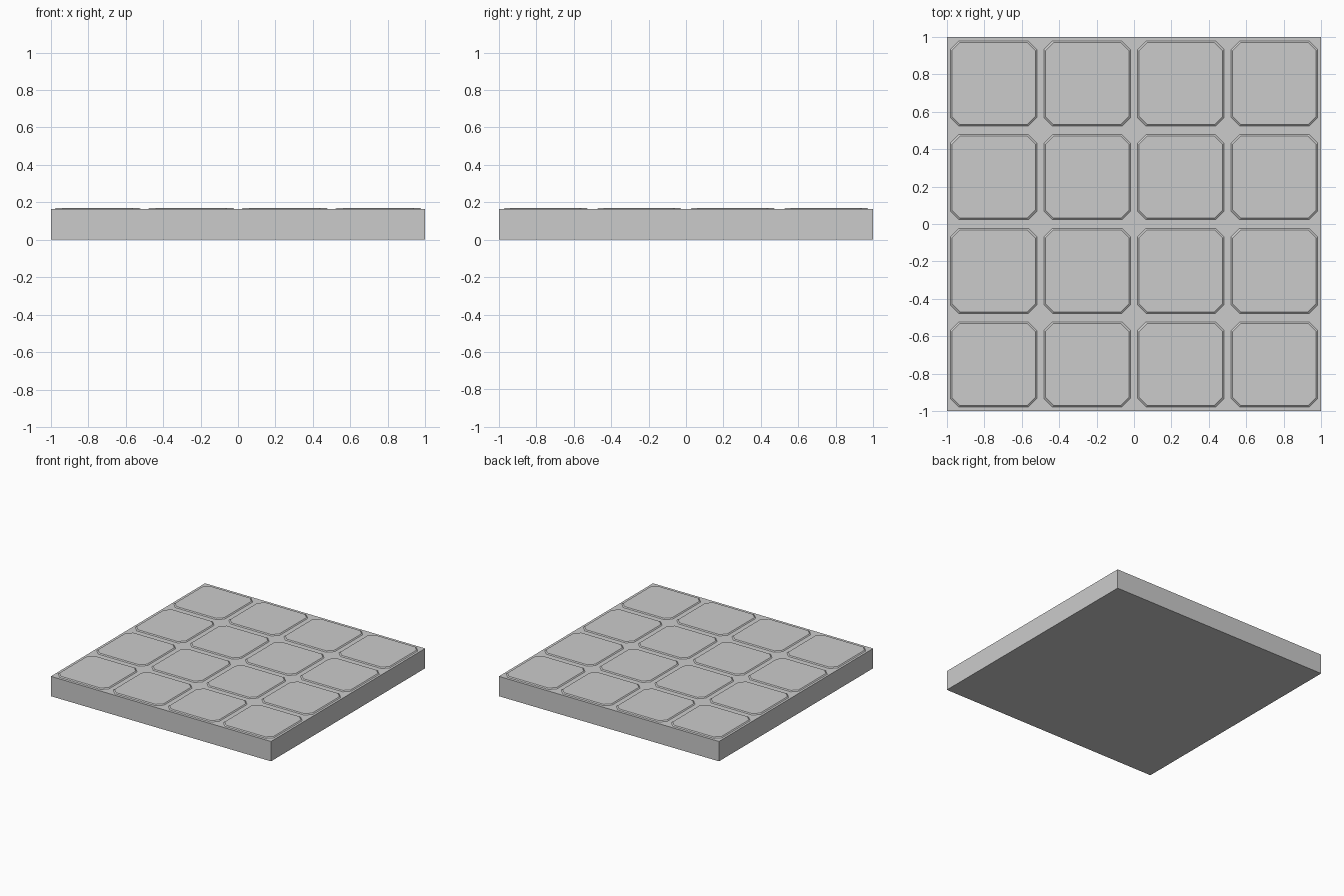
import bpy, bmesh

if "Cube" in bpy.data.objects:
    bpy.data.objects.remove(bpy.data.objects["Cube"])

SLAB_TOP, TILE_TOP = 0.163, 0.17

# Square base slab
bpy.ops.mesh.primitive_cube_add(size=1, location=(0, 0, SLAB_TOP / 2))
slab = bpy.context.object
slab.name = "floor_slab"
slab.scale = (2, 2, SLAB_TOP)
bpy.ops.object.transform_apply(location=True, scale=True)


def octagon(bm, hx, hy, cut, z):
    pts = [(hx - cut, -hy), (hx, cut - hy), (hx, hy - cut), (hx - cut, hy),
           (cut - hx, hy), (-hx, hy - cut), (-hx, cut - hy), (cut - hx, -hy)]
    return [bm.verts.new((x, y, z)) for x, y in pts]


# Shared tile: shallow raised plate with clipped corners and sloping sides
mesh = bpy.data.meshes.new("floor_tile")
bm = bmesh.new()
low = octagon(bm, 0.231, 0.227, 0.045, SLAB_TOP)
high = octagon(bm, 0.223, 0.219, 0.043, TILE_TOP)
bm.faces.new(high)
for i in range(8):
    j = (i + 1) % 8
    bm.faces.new((low[i], low[j], high[j], high[i]))
bm.to_mesh(mesh)
bm.free()

# Four by four grid of tiles
for row in range(4):
    for col in range(4):
        tile = bpy.data.objects.new(f"floor_tile_{row}_{col}", mesh)
        tile.location = (-0.75 + 0.5 * col, -0.75 + 0.5 * row, 0)
        bpy.context.collection.objects.link(tile)
